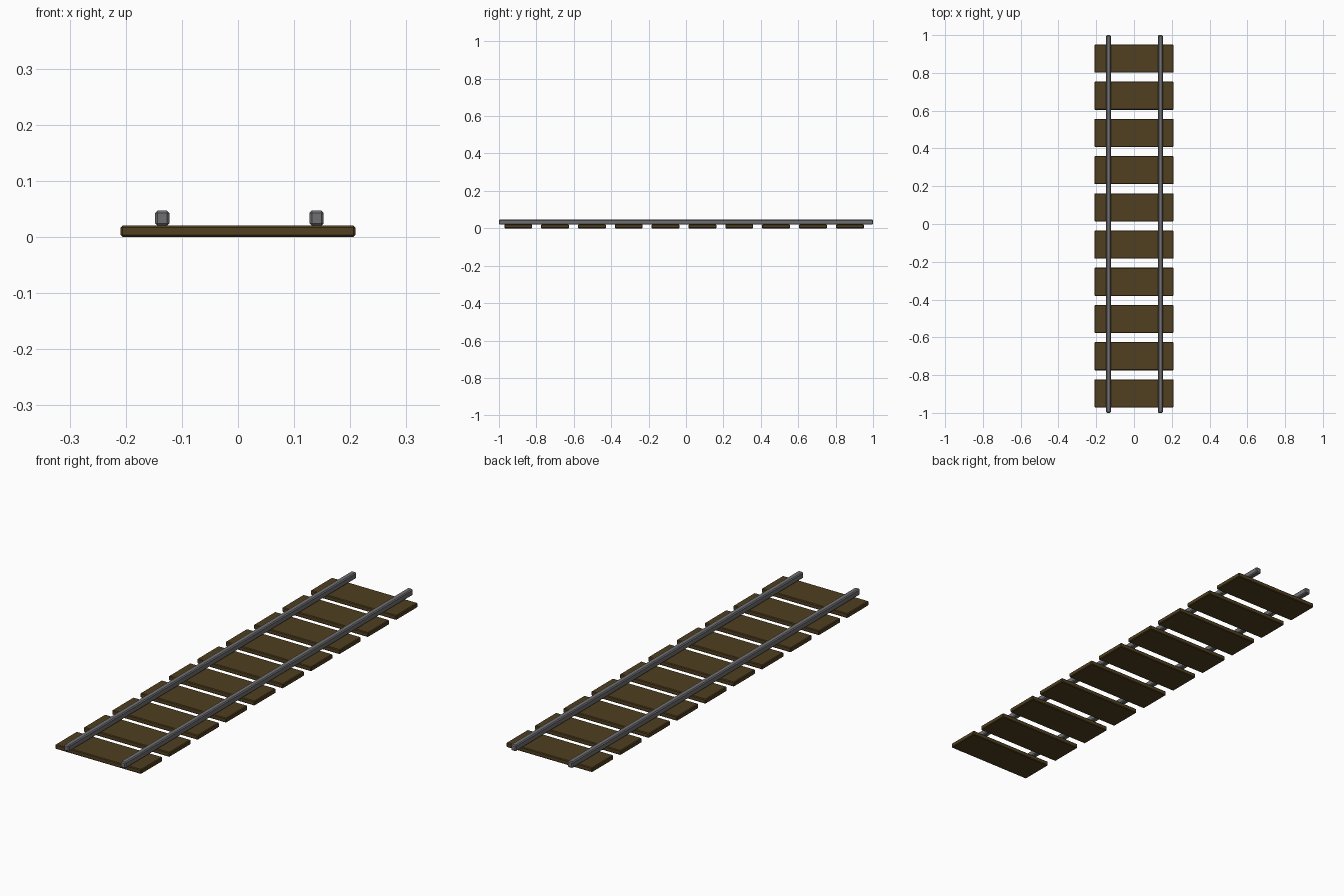
import bpy

if "Cube" in bpy.data.objects:
    bpy.data.objects.remove(bpy.data.objects["Cube"])

def material(name, rgb):
    m = bpy.data.materials.new(name)
    m.diffuse_color = (*rgb, 1)
    m.use_nodes = True
    m.node_tree.nodes["Principled BSDF"].inputs["Base Color"].default_value = m.diffuse_color
    return m

wood = material("dark_wood", (0.08, 0.05, 0.014))
steel = material("steel", (0.16, 0.16, 0.17))

def bevelled_box(name, center, size, bevel, mat):
    bpy.ops.mesh.primitive_cube_add(size=1, location=center)
    ob = bpy.context.object
    ob.name = name
    ob.scale = size
    bpy.ops.object.transform_apply(location=False, rotation=False, scale=True)
    mod = ob.modifiers.new("edge_chamfer", 'BEVEL')
    mod.width = bevel
    mod.segments = 1
    ob.data.materials.append(mat)
    return ob

# Ten evenly spaced wooden sleepers
for i in range(10):
    bevelled_box(f"sleeper_{i + 1}", (0, -0.897 + i * 0.197, 0.01),
                 (0.418, 0.149, 0.02), 0.003, wood)

# Two steel rails resting on the sleepers
for name, x in (("left_rail", -0.135), ("right_rail", 0.14)):
    bevelled_box(name, (x, 0, 0.0335), (0.025, 2.0, 0.027), 0.004, steel)
